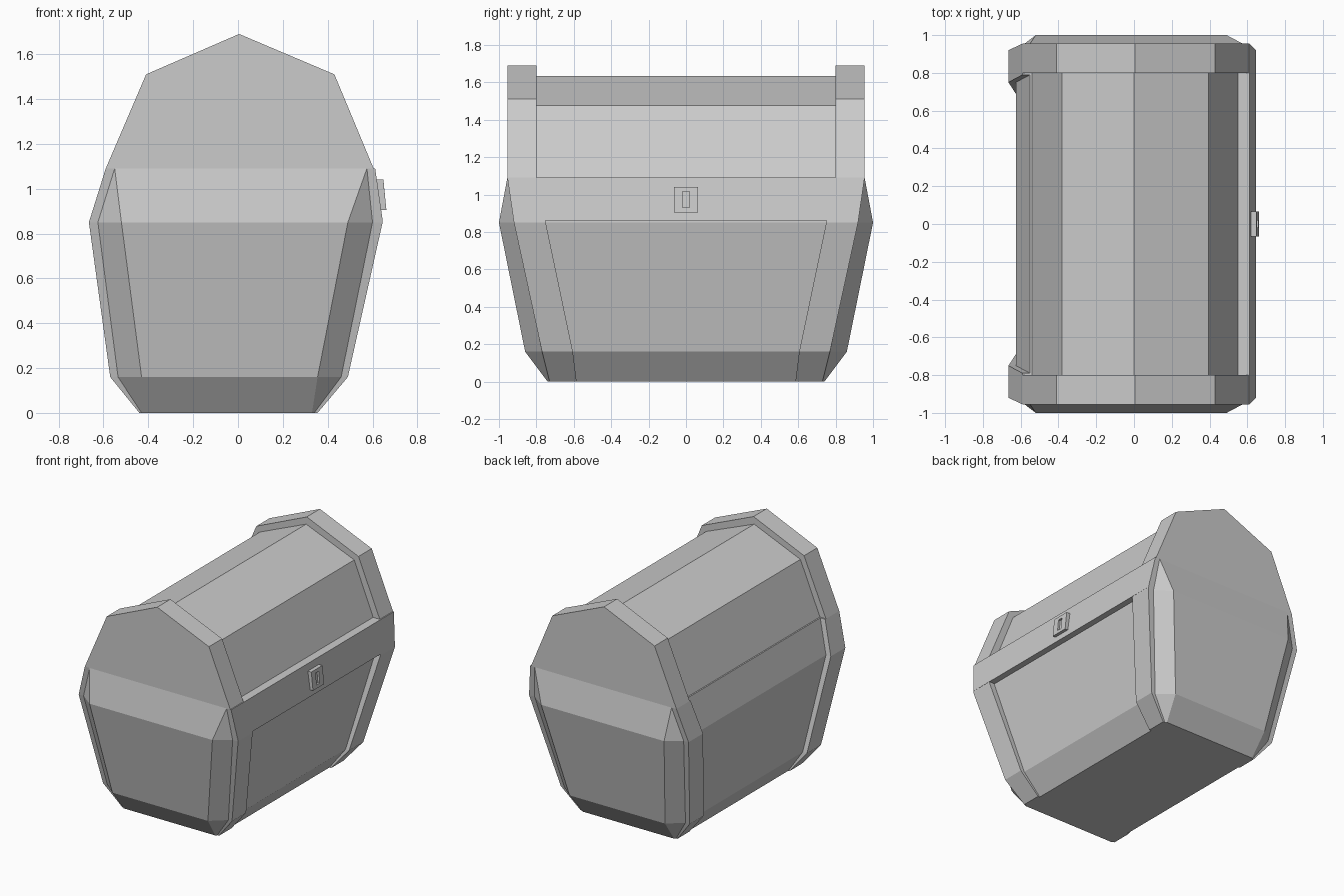
import bpy, bmesh

if "Cube" in bpy.data.objects:
    bpy.data.objects.remove(bpy.data.objects["Cube"])


def loft(name, rings):
    """Skin a stack of equal-length point rings and cap both ends."""
    bm = bmesh.new()
    loops = [[bm.verts.new(p) for p in ring] for ring in rings]
    n = len(rings[0])
    for a, b in zip(loops, loops[1:]):
        for i in range(n):
            j = (i + 1) % n
            bm.faces.new((a[i], a[j], b[j], b[i]))
    bm.faces.new(loops[0][::-1])
    bm.faces.new(loops[-1])
    bmesh.ops.remove_doubles(bm, verts=bm.verts, dist=0.001)
    bmesh.ops.recalc_face_normals(bm, faces=bm.faces)
    mesh = bpy.data.meshes.new(name)
    bm.to_mesh(mesh)
    bm.free()
    ob = bpy.data.objects.new(name, mesh)
    bpy.context.collection.objects.link(ob)
    return ob


def box_ring(x0, x1, y0, y1, z):
    return [(x0, y0, z), (x1, y0, z), (x1, y1, z), (x0, y1, z)]


# Chest body: tapered box with chamfered corners
# z, side x (left, right), end x (left, right), end y, side y
levels = [
    (0.00, -0.43, 0.34, -0.42, 0.33, 0.74, 0.73),
    (0.16, -0.535, 0.46, -0.43, 0.355, 0.86, 0.77),
    (0.85, -0.625, 0.60, -0.52, 0.49, 1.00, 0.92),
    (1.09, -0.55, 0.575, -0.55, 0.575, 0.955, 0.955),
]
loft("chest_body", [
    [(el, -ye, z), (er, -ye, z), (sr, -ys, z), (sr, ys, z),
     (er, ye, z), (el, ye, z), (sl, ys, z), (sl, -ys, z)]
    for z, sl, sr, el, er, ye, ys in levels])

# Corner posts standing proud of the long sides
outer_x = {"left": (-0.44, -0.57, -0.665, -0.59),
           "right": (0.355, 0.49, 0.645, 0.612)}
inner_y = (0.585, 0.605, 0.75, 0.79)
for end, s in (("front", -1), ("back", 1)):
    for side, xs in outer_x.items():
        rings = []
        for lv, x, yi in zip(levels, xs, inner_y):
            xi = (lv[1] + 0.05) if side == "left" else (lv[2] - 0.05)
            rings.append(box_ring(xi, x, s * yi, s * lv[6], lv[0]))
        loft(f"corner_post_{end}_{side}", rings)

# Rim along the lock side
loft("lock_rim", [box_ring(0.54, 0.645, -0.92, 0.92, 0.86),
                  box_ring(0.54, 0.612, -0.955, 0.955, 1.09)])

# Faceted lid and its two end bands
lid = [(-0.54, 1.09), (-0.38, 1.475), (0, 1.635), (0.395, 1.475), (0.55, 1.09)]
band = [(-0.59, 1.09), (-0.41, 1.51), (0.005, 1.69), (0.43, 1.51), (0.605, 1.09)]


def arch(name, profile, y0, y1):
    return loft(name, [[(x, y, z) for x, z in profile] for y in (y0, y1)])


arch("lid", lid, -0.81, 0.81)
arch("lid_band_front", band, -0.955, -0.80)
arch("lid_band_back", band, 0.80, 0.955)


# Lock plate with a sunken keyhole
def plate(x_low, x_high, hy, z0, z1):
    return [(x_low, -hy, z0), (x_low, hy, z0), (x_high, hy, z1), (x_high, -hy, z1)]


loft("lock_plate", [plate(0.61, 0.59, 0.065, 0.905, 1.04),
                    plate(0.662, 0.648, 0.065, 0.905, 1.04),
                    plate(0.659, 0.651, 0.018, 0.93, 1.015),
                    plate(0.644, 0.636, 0.018, 0.93, 1.015)])
